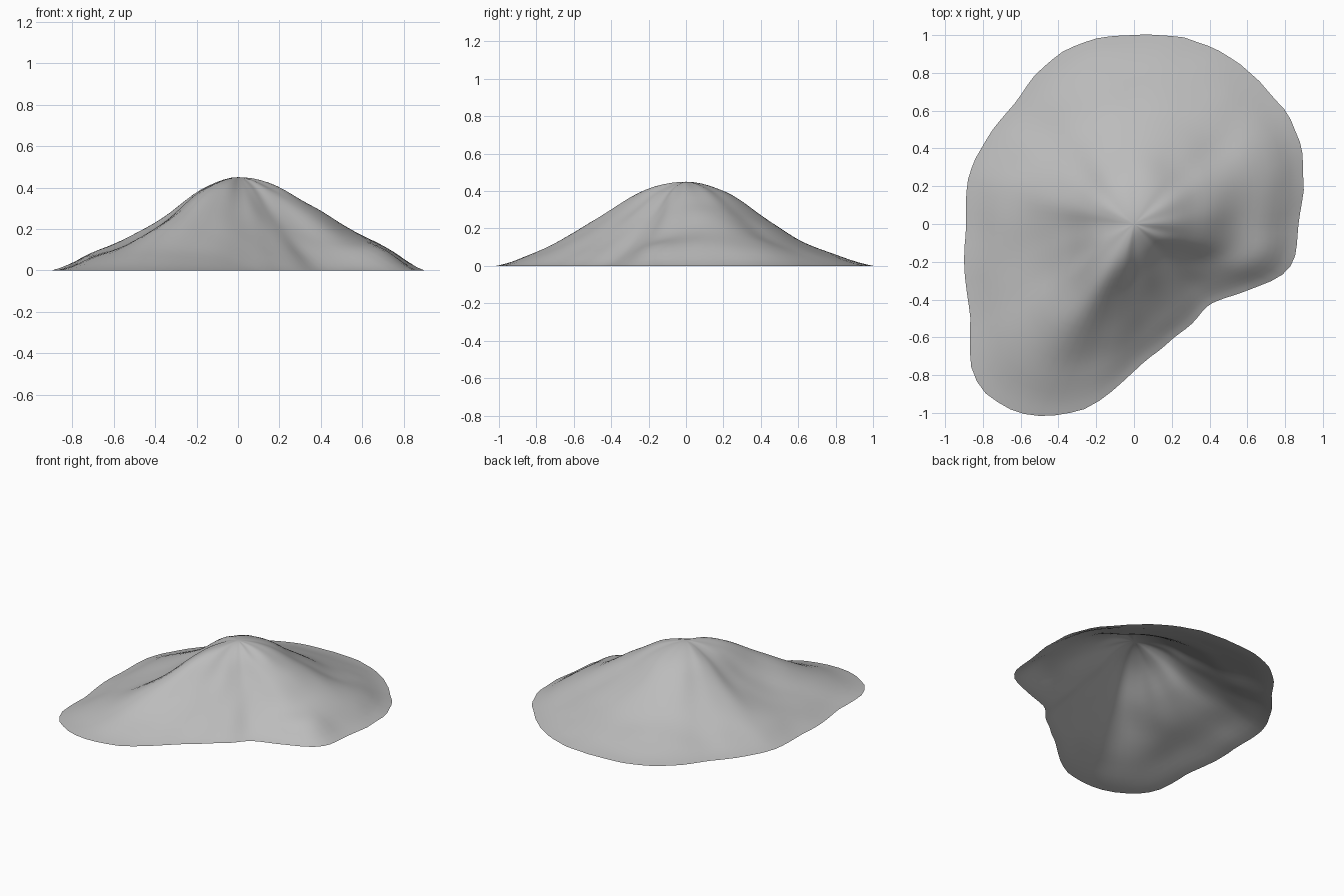
import bpy
import bmesh
import math
from mathutils import Vector, noise

default = bpy.data.objects.get("Cube")
if default:
    bpy.data.objects.remove(default, do_unlink=True)

PEAK = 0.45
SECTORS = 96
RINGS = 24

# Foot radius every fifteen degrees, anticlockwise from +x (hundredths)
FOOT = [87, 93, 99, 100, 102, 102, 100, 100, 96, 90, 90, 91,
        89, 93, 100, 118, 116, 101, 78, 66, 61, 59, 70, 86]

# Slope heights in the same directions, at even steps from peak to foot
SLOPES = [
    (41, 31, 19, 11), (41, 31, 20, 11), (41, 30, 19, 10), (40, 28, 16, 8),
    (40, 27, 15, 7), (40, 27, 14, 6), (40, 27, 14, 6), (40, 26, 14, 6),
    (40, 27, 14, 6), (40, 27, 15, 6), (40, 27, 16, 7), (39, 26, 16, 8),
    (38, 24, 15, 8), (38, 23, 13, 7), (39, 23, 13, 7), (39, 25, 14, 6),
    (41, 30, 18, 7), (41, 27, 15, 6), (40, 28, 17, 7), (40, 29, 18, 8),
    (40, 28, 17, 8), (40, 28, 17, 7), (40, 27, 15, 7), (39, 28, 15, 10),
]


def curve(a, b, c, d, t):
    """Smooth blend from b to c, with a and d as outer neighbours."""
    return b + 0.5 * t * (c - a + t * (2 * a - 5 * b + 4 * c - d
                                       + t * (3 * (b - c) + d - a)))


def around(values, turn):
    """Sample a closed ring of values at a fraction of a full turn."""
    place = turn * len(values)
    first = math.floor(place)
    near = [values[(first + k) % len(values)] for k in (-1, 0, 1, 2)]
    return curve(*near, place - first)


def down(heights, reach):
    """Sample a slope from the rounded peak to the foot."""
    knots = [heights[0], PEAK, *heights, 0.0, 0.0]
    place = reach * (len(heights) + 1)
    first = min(math.floor(place), len(heights))
    return curve(*knots[first:first + 4], place - first)


def ground_point(sector, ring):
    """Point on the hill for a sector and a ring counted from the peak."""
    turn, reach = sector / SECTORS, ring / RINGS
    angle = turn * math.tau
    radius = around(FOOT, turn) / 100 * reach
    heights = [around(level, turn) / 100 for level in zip(*SLOPES)]
    x, y = radius * math.cos(angle), radius * math.sin(angle)
    # Gentle roughness fades out at the peak and the foot
    rough = noise.noise(Vector((x, y, 0)) * 5) * 0.008
    z = down(heights, reach) + rough * math.sin(math.pi * reach)
    wobble = 1 + 0.008 * noise.noise(Vector((x, y, 1)) * 9) * reach
    return Vector((x * wobble, y * wobble, max(z, 0.0)))


# Hill surface, open underneath
bm = bmesh.new()
peak = bm.verts.new((0, 0, PEAK))
rings = [[bm.verts.new(ground_point(s, r)) for s in range(SECTORS)]
         for r in range(1, RINGS + 1)]
for s in range(SECTORS):
    n = (s + 1) % SECTORS
    bm.faces.new((peak, rings[0][s], rings[0][n]))
    for inner, outer in zip(rings, rings[1:]):
        bm.faces.new((inner[s], outer[s], outer[n], inner[n]))
for face in bm.faces:
    face.smooth = True

mesh = bpy.data.meshes.new("hill")
bm.to_mesh(mesh)
bm.free()
hill = bpy.data.objects.new("hill", mesh)
bpy.context.collection.objects.link(hill)

# Plain grey stone
stone = bpy.data.materials.new("grey_stone")
stone.use_nodes = True
grey = (0.5, 0.5, 0.5, 1)
stone.diffuse_color = grey
stone.node_tree.nodes["Principled BSDF"].inputs["Base Color"].default_value = grey
mesh.materials.append(stone)
